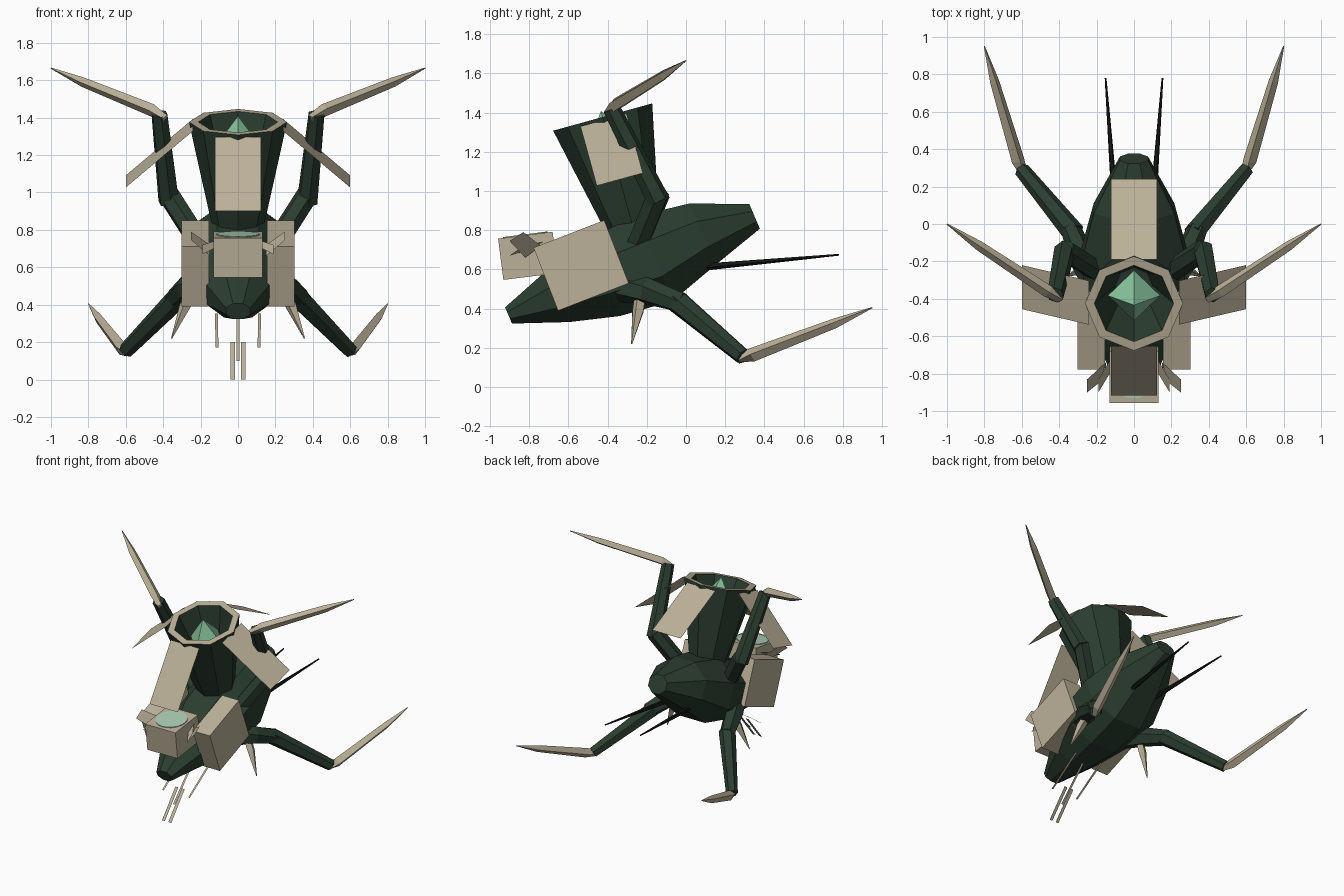
import bpy, bmesh, math
from mathutils import Vector, Matrix

if "Cube" in bpy.data.objects:
    bpy.data.objects.remove(bpy.data.objects["Cube"])


def mat(name, c):
    m = bpy.data.materials.new(name)
    m.diffuse_color = (*c, 1)
    m.use_nodes = True
    m.node_tree.nodes["Principled BSDF"].inputs["Base Color"].default_value = m.diffuse_color
    return m


GREEN = mat("dark green", (0.024, 0.047, 0.029))
BEIGE = mat("beige", (0.50, 0.44, 0.32))
CRYSTAL = mat("crystal green", (0.25, 0.56, 0.34))
GLASS = mat("pale green", (0.42, 0.62, 0.46))
BLACK = mat("black", (0.006, 0.008, 0.006))


def finish(name, bm, *mats, fix=True):
    if fix:
        bmesh.ops.recalc_face_normals(bm, faces=bm.faces[:])
    me = bpy.data.meshes.new(name)
    bm.to_mesh(me)
    bm.free()
    for m in mats:
        me.materials.append(m)
    ob = bpy.data.objects.new(name, me)
    bpy.context.collection.objects.link(ob)
    return ob


def loft(rings):
    """Skin a list of point rings and cap both ends."""
    bm = bmesh.new()
    vs = [[bm.verts.new(p) for p in r] for r in rings]
    n = len(vs[0])
    for a, b in zip(vs, vs[1:]):
        for i in range(n):
            j = (i + 1) % n
            bm.faces.new((a[i], a[j], b[j], b[i]))
    bm.faces.new(vs[0])
    bm.faces.new(vs[-1])
    return bm


def ring(c, u, v, ru, rv, n=8, off=0.0):
    return [Vector(c) + u * ru * math.cos(t) + v * rv * math.sin(t)
            for t in (off + 2 * math.pi * i / n for i in range(n))]


def limb(name, pts, radii, m, n=6):
    pts = [Vector(p) for p in pts]
    rings = []
    for i, p in enumerate(pts):
        d = (pts[min(i + 1, len(pts) - 1)] - pts[max(i - 1, 0)]).normalized()
        u = d.cross(Vector((0.3, 0.9, 0.1))).normalized()
        rings.append(ring(p, u, d.cross(u), radii[i], radii[i], n))
    return finish(name, loft(rings), m)


def plate(name, pts, m):
    bm = bmesh.new()
    bm.faces.new([bm.verts.new(p) for p in pts])
    return finish(name, bm, m, fix=False)


def box(name, center, size, pitch, m):
    bm = bmesh.new()
    bmesh.ops.create_cube(bm, size=1)
    M = Matrix.Translation(center) @ Matrix.Rotation(pitch, 4, 'X')
    bmesh.ops.transform(bm, matrix=M @ Matrix.Diagonal((*size, 1)), verts=bm.verts)
    return finish(name, bm, m)


X = Vector((1, 0, 0))

# Hull: tilted eight-sided spindle (y, z, half width, half height)
up = Vector((0, -0.39, 0.92))
hull = [(-.905, .365, .065, .045), (-.65, .465, .18, .145), (-.42, .56, .26, .215),
        (-.16, .655, .28, .235), (.085, .78, .215, .17), (.35, .87, .075, .068)]
k = 1 / math.cos(math.pi / 8)
finish("hull", loft([ring((0, y, z), X, up, w * k, h * k, 8, math.pi / 8)
                     for y, z, w, h in hull]), GREEN)

# Funnel tower leaning forward, beige on its rim face
top = Vector((0, -.425, 1.377))
axis = Vector((0, -.265, .964))
back = Vector((0, .964, .265))
prof = [(.13, -.60), (.155, -.50), (.258, -.02), (.262, 0), (.212, 0), (.10, -.36)]
bm = loft([ring(top + axis * h, X, back, r, r) for r, h in prof])
bm.faces.ensure_lookup_table()
for f in bm.faces:
    if all(abs((v.co - top).dot(axis)) < .005 for v in f.verts):
        f.material_index = 1
finish("funnel_tower", bm, GREEN, BEIGE)

# Crystal inside the funnel
c = top - axis * .16
finish("crystal", loft([ring(c + axis * h, X, back, r, r, 4)
                        for h, r in ((-.18, .004), (0, .14), (.19, .002))]), CRYSTAL)

# Four slanted shield plates around the tower
for i in range(4):
    a = i * math.pi / 2
    out = X * math.cos(a) + back * math.sin(a)
    side = axis.cross(out) * .122
    p, q = top + out * .24 - axis * .016, top + out * .60 - axis * .33
    plate("tower_plate_%d" % i, (p - side, q - side, q + side, p + side), BEIGE)

# Head box with round window
pitch = math.atan2(.035, .277)
R = Matrix.Rotation(pitch, 4, 'X')
hc = Vector((0, -.806, .669))
box("head_box", hc, (.26, .28, .212), pitch, BEIGE)
bm = bmesh.new()
bmesh.ops.create_cone(bm, cap_ends=True, segments=20, radius1=.115, radius2=.115, depth=.006)
bmesh.ops.transform(bm, matrix=Matrix.Translation(hc) @ R @ Matrix.Translation((0, 0, .108)),
                    verts=bm.verts)
finish("head_window", bm, GLASS)

for s, tag in ((1, "right"), (-1, "left")):
    def P(*pts):
        return [(s * x, y, z) for x, y, z in pts]

    # Side pods
    box("side_pod_" + tag, (s * .228, -.535, .62), (.146, .387, .345),
        math.atan2(.14, .36), BEIGE)

    # Head fins
    plate("head_fin_" + tag, P((.15, -.74, .72), (.25, -.83, .79), (.25, -.90, .745),
                               (.15, -.82, .66)), BEIGE)
    plate("head_small_fin_" + tag, P((.13, -.73, .74), (.19, -.83, .72), (.19, -.90, .67),
                                     (.13, -.80, .70)), BEIGE)

    # Upper arms and blades
    limb("upper_arm_" + tag, P((.20, -.25, .72), (.372, -.14, .99)), (.06, .06), GREEN)
    limb("upper_forearm_" + tag, P((.37, -.14, .95), (.42, -.38, 1.42)), (.058, .045), GREEN)
    limb("upper_blade_" + tag, P((.39, -.40, 1.395), (.46, -.36, 1.44), (.83, -.115, 1.59),
                                 (1.0, 0, 1.665)), (.022, .034, .026, .003), BEIGE, 4)

    # Lower legs and blades
    limb("thigh_" + tag, P((.18, -.36, .51), (.27, -.2, .49), (.34, -.02, .43)),
         (.075, .07, .055), GREEN)
    limb("shin_" + tag, P((.32, -.05, .44), (.60, .29, .155)), (.06, .042), GREEN)
    limb("foot_blade_" + tag, P((.59, .27, .145), (.62, .34, .165), (.745, .76, .325),
                                (.80, .95, .405)), (.022, .036, .026, .003), BEIGE, 4)

    # Belly spike and rear antenna
    limb("belly_spike_" + tag, P((.25, -.235, .46), (.285, -.245, .39), (.355, -.277, .22)),
         (.03, .03, .003), BEIGE, 4)
    limb("rear_antenna_" + tag, P((.10, .08, .612), (.152, .78, .675)), (.02, .005), BLACK, 5)

    # Thin feeler strips under the nose
    plate("outer_feeler_" + tag, P((.107, -.50, .352), (.124, -.50, .352),
                                   (.119, -.765, .172), (.105, -.765, .172)), BEIGE)
    plate("feeler_tip_" + tag, P((.015, -.715, .20), (.04, -.715, .20),
                                 (.04, -.88, 0), (.015, -.88, 0)), BEIGE)

# Central feeler strip
plate("centre_feeler", ((-.008, -.56, .34), (.008, -.56, .34),
                        (.008, -.79, .10), (-.008, -.79, .10)), BEIGE)
